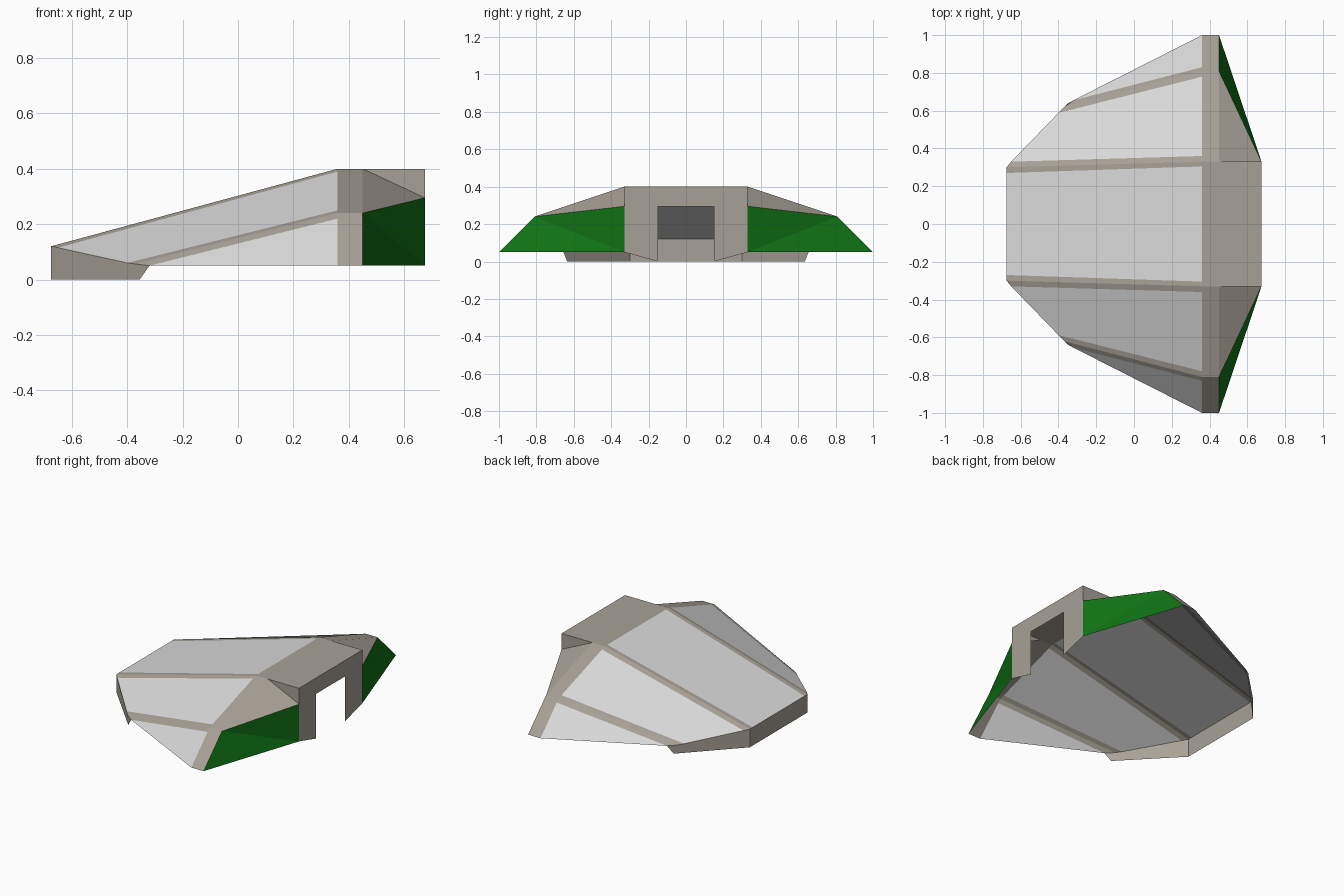
import bpy

cube = bpy.data.objects.get("Cube")
if cube:
    bpy.data.objects.remove(cube, do_unlink=True)


def material(name, rgb):
    mat = bpy.data.materials.new(name)
    mat.use_nodes = True
    mat.diffuse_color = (*rgb, 1)
    bsdf = mat.node_tree.nodes["Principled BSDF"]
    bsdf.inputs["Base Color"].default_value = (*rgb, 1)
    bsdf.inputs["Roughness"].default_value = 0.8
    return mat


CANVAS = material("pale grey canvas", (0.7, 0.7, 0.7))
FRAME = material("taupe frame", (0.39, 0.355, 0.305))
GREEN = material("dark green", (0.005, 0.17, 0.007))


def sheet(name, mat, polygons):
    """One half of a part made of flat polygons, mirrored across y."""
    verts, faces = [], []
    for poly in polygons:
        faces.append(range(len(verts), len(verts) + len(poly)))
        verts += poly
    mesh = bpy.data.meshes.new(name)
    mesh.from_pydata(verts, [], [tuple(f) for f in faces])
    mesh.materials.append(mat)
    obj = bpy.data.objects.new(name, mesh)
    bpy.context.collection.objects.link(obj)
    mirror = obj.modifiers.new("Mirror", "MIRROR")
    mirror.use_axis = (False, True, False)
    return obj


def strips(a, b, indices):
    return [[a[i], b[i], b[i + 1], a[i + 1]] for i in indices]


# Low edge and arch profile, from the centre line outwards
END, ARCH, LIP, DOOR = -0.675, 0.36, 0.45, 0.675
low = [(END, 0, 0.12), (END, 0.27, 0.12), (END, 0.3, 0.12), (-0.65, 0.33, 0.115),
       (-0.4, 0.588, 0.06), (-0.37, 0.62, 0.056), (-0.32, 0.655, 0.05)]
profile = [(0, 0.4), (0.305, 0.4), (0.33, 0.4), (0.36, 0.39),
           (0.78, 0.25), (0.81, 0.24), (0.83, 0.22), (1, 0.05)]
arch = [(ARCH, y, z) for y, z in profile]
lip = [(LIP, y, z) for y, z in profile]

# Canvas panels and the ribs between them
sheet("canvas_panels", CANVAS,
      strips(low, arch, (0, 3)) + [[low[6], arch[6], arch[7]]])
sheet("ribs", FRAME, strips(low, arch, (1, 2, 4, 5)))
sheet("arch_band", FRAME, strips(arch, lip, range(7)))

# Upright skirt around the low end
corner, toe = (END, 0.3, 0), (-0.355, 0.635, 0)
sheet("low_end_skirt", FRAME,
      [[(END, 0, 0), low[0], low[2], corner],
       [corner] + low[2:] + [toe]])

# Doorway box with its roof, cheeks and gussets
W, JAMB, HEAD = 0.33, 0.15, 0.295
roof_corner, cheek, foot = (DOOR, W, 0.4), (DOOR, W, HEAD), (DOOR, W, 0.05)
sheet("porch_roof", FRAME, [[lip[0], (DOOR, 0, 0.4), roof_corner, lip[2]]])
sheet("porch_cheeks", FRAME, [[lip[2], roof_corner, cheek],
                              [lip[2], cheek, lip[5]]])
sheet("door_frame", FRAME,
      [[(DOOR, 0, HEAD), (DOOR, JAMB, HEAD), cheek, roof_corner, (DOOR, 0, 0.4)],
       [(DOOR, JAMB, 0), foot, cheek, (DOOR, JAMB, HEAD)]])

# Green side panels beside the doorway
sheet("green_side_panels", GREEN, [[lip[5], cheek, foot], [lip[5], foot, lip[7]]])
